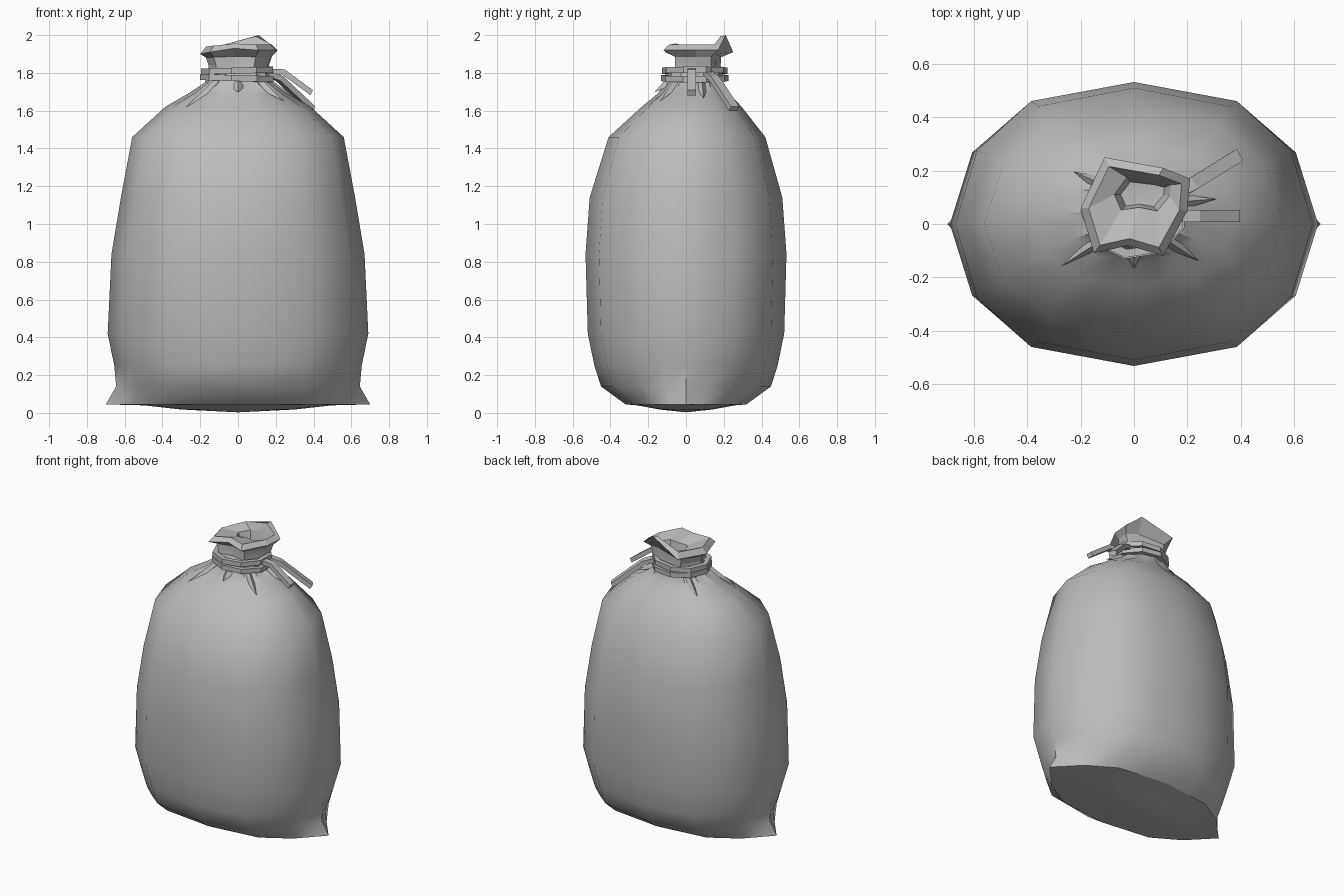
import bpy, bmesh, math
from mathutils import Vector

cube = bpy.data.objects.get("Cube")
if cube:
    bpy.data.objects.remove(cube, do_unlink=True)

cloth = bpy.data.materials.new("grey cloth")
cloth.use_nodes = True
GREY = (0.5, 0.5, 0.5, 1)
cloth.diffuse_color = GREY
cloth.node_tree.nodes["Principled BSDF"].inputs["Base Color"].default_value = GREY


def finish(name, bm, angle=None):
    bmesh.ops.recalc_face_normals(bm, faces=bm.faces)
    mesh = bpy.data.meshes.new(name)
    bm.to_mesh(mesh)
    bm.free()
    mesh.materials.append(cloth)
    obj = bpy.data.objects.new(name, mesh)
    bpy.context.collection.objects.link(obj)
    if angle:
        bpy.ops.object.select_all(action='DESELECT')
        obj.select_set(True)
        bpy.context.view_layer.objects.active = obj
        bpy.ops.object.shade_smooth_by_angle(angle=math.radians(angle))


def loft(name, rings, angle=None, first=None, last=None, loop=False):
    """Skin rings of points; close either end with a fan to a point."""
    bm = bmesh.new()
    rows = [[bm.verts.new(p) for p in ring] for ring in rings]
    n = len(rows[0])
    pairs = list(zip(rows, rows[1:]))
    if loop:
        pairs.append((rows[-1], rows[0]))
    for a, b in pairs:
        for i in range(n):
            j = (i + 1) % n
            bm.faces.new((a[i], a[j], b[j], b[i]))
    for tip, row in ((first, rows[0]), (last, rows[-1])):
        if tip:
            v = bm.verts.new(tip)
            for i in range(n):
                bm.faces.new((row[i], row[(i + 1) % n], v))
    finish(name, bm, angle)


def sack_ring(z, rx, ry, cy=0, pinch=1, pleat=1):
    """Twelve-sided boxy oval; in-between points sit on its edges, pulled in for pleats."""
    corners = []
    for i in range(12):
        a = math.tau * i / 12
        x, y = rx * math.cos(a), ry * math.sin(a)
        if i % 6:
            x *= pinch
        if i % 6 in (2, 4):
            x *= 1.15
        elif i % 6 in (1, 5):
            x, y = x * 1.015, y * 1.03
        corners.append(Vector((x, y, 0)))
    centre = Vector((0, cy, z))
    ring = []
    for i, p in enumerate(corners):
        mid = (p + corners[(i + 1) % 12]) / 2 * pleat
        ring += [p + centre, mid + centre]
    return ring


# Sack body: corner ears at the seam, full belly, gathered shoulders
seam = sack_ring(0.045, 0.70, 0.32, pinch=0.88)
loft("sack_body", [
    seam,
    sack_ring(0.14, 0.645, 0.45, pinch=0.95),
    sack_ring(0.25, 0.655, 0.485, pinch=0.98),
    sack_ring(0.42, 0.69, 0.52),
    sack_ring(0.84, 0.67, 0.532),
    sack_ring(1.14, 0.62, 0.51),
    sack_ring(1.46, 0.56, 0.415, 0.005),
    sack_ring(1.62, 0.385, 0.265, 0.03, pleat=0.98),
    sack_ring(1.69, 0.265, 0.19, 0.04, pleat=0.93),
    sack_ring(1.75, 0.175, 0.15, 0.045, pleat=0.9),
    sack_ring(1.82, 0.16, 0.14, 0.05, pleat=0.95),
], 40, last=(0, 0.05, 1.82))

# Base: shallow bulge below the seam
loft("sack_base", [seam, sack_ring(0.04, 0.5, 0.26), sack_ring(0.018, 0.3, 0.14)],
     30, last=(0, 0, 0.003))

# Flared, crumpled mouth with a hollow inside
rim = [Vector(p) for p in (
    (0.20, 0.05, 1.92), (0.21, 0.17, 1.92), (0.11, 0.21, 2.0), (-0.11, 0.25, 1.91),
    (-0.20, 0.06, 1.90), (-0.15, -0.11, 1.91), (-0.02, -0.08, 1.93), (0.11, -0.12, 1.92))]


def mouth_ring(sx, sy, z, follow=0, cx=0.0, cy=0.06):
    return [Vector((cx + p.x * sx, cy + (p.y - 0.06) * sy, z + (p.z - 1.92) * follow))
            for p in rim]


loft("sack_mouth", [
    mouth_ring(0.78, 0.7, 1.78),
    mouth_ring(0.78, 0.65, 1.84),
    mouth_ring(0.85, 0.66, 1.885, 0.2),
    rim,
    mouth_ring(0.85, 0.82, 1.95, 0.55),
    mouth_ring(0.52, 0.34, 1.92, 0.3, 0.03, 0.11),
    mouth_ring(0.4, 0.25, 1.85, 0, 0.03, 0.11),
], 15, last=(0.03, 0.11, 1.845))


# Two turns of square-section cord around the neck
def cord_turn(name, z, rx, ry, tilt):
    rings = []
    for i in range(9):
        a = math.tau * (i + 0.5) / 9
        out = Vector((math.cos(a), math.sin(a), 0))
        mid = Vector((rx * out.x, 0.047 + ry * out.y, z + tilt * out.x))
        rings.append([mid + out * h * 0.016 + Vector((0, 0, v * 0.016))
                      for h, v in ((1, 1), (-1, 1), (-1, -1), (1, -1))])
    loft(name, rings, 15, loop=True)


cord_turn("lower_cord", 1.772, 0.185, 0.165, -0.006)
cord_turn("upper_cord", 1.812, 0.18, 0.16, 0.005)


# Loose cord ends: flat straps swept along a short path
def strap(name, path, width, thick):
    path = [Vector(p) for p in path]
    run = path[-1] - path[0]
    side = Vector((-run.y, run.x, 0)).normalized() * width / 2
    up = run.cross(side).normalized() * thick / 2
    loft(name, [[p + side + up, p - side + up, p - side - up, p + side - up] for p in path],
         first=path[0], last=path[-1])


strap("front_cord_end", [(0.15, 0.03, 1.81), (0.24, 0.03, 1.805), (0.39, 0.03, 1.695)], 0.045, 0.03)
strap("rear_cord_end", [(0.14, 0.11, 1.80), (0.22, 0.15, 1.77), (0.39, 0.255, 1.61)], 0.05, 0.03)


# Low gathered folds running from the neck down onto the shoulders
def fold(name, degrees, reach):
    a = math.radians(degrees)
    c, s = math.cos(a), math.sin(a)
    top = Vector((0.165 * c, 0.045 + 0.145 * s, 1.775))
    shoulder = Vector((0.385 * c, 0.03 + 0.265 * s, 1.62))
    foot = top.lerp(shoulder, reach)
    side = Vector((-s, c, 0)) * 0.035
    sunk = top - Vector((0, 0, 0.05))
    bm = bmesh.new()
    verts = [bm.verts.new(p) for p in (top, sunk + side, sunk - side, foot)]
    for f in ((0, 1, 3), (0, 3, 2), (0, 2, 1), (1, 2, 3)):
        bm.faces.new([verts[i] for i in f])
    finish(name, bm)


for k, (degrees, reach) in enumerate(((-135, 1), (-90, 0.5), (-45, 0.8), (15, 0.7), (135, 0.7))):
    fold(f"neck_fold_{k + 1}", degrees, reach)
